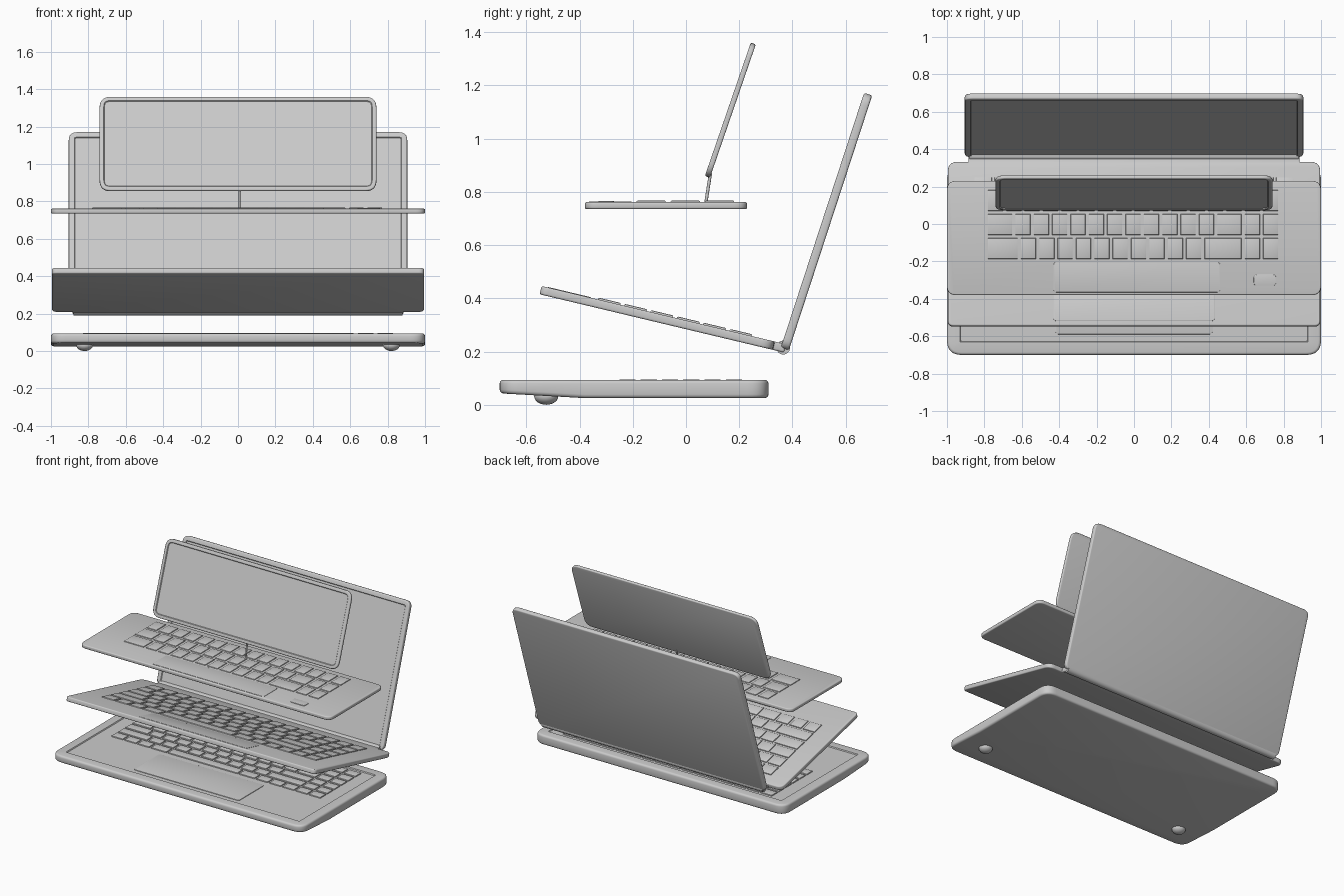
import bpy, bmesh, math
from mathutils import Matrix, Vector

if "Cube" in bpy.data.objects:
    bpy.data.objects.remove(bpy.data.objects["Cube"])


def frame(y, z, deg=0):
    return Matrix.Translation((0, y, z)) @ Matrix.Rotation(math.radians(deg), 4, 'X')


def finish(name, bm, m, smooth=True):
    bmesh.ops.recalc_face_normals(bm, faces=bm.faces[:])
    me = bpy.data.meshes.new(name)
    bm.to_mesh(me)
    bm.free()
    ob = bpy.data.objects.new(name, me)
    bpy.context.collection.objects.link(ob)
    ob.matrix_world = m
    if smooth:
        bpy.ops.object.select_all(action='DESELECT')
        ob.select_set(True)
        bpy.context.view_layer.objects.active = ob
        bpy.ops.object.shade_smooth_by_angle(angle=math.radians(35))
    return ob


def slab(name, corners, t, m, edge=0.008, inset=0, depth=0, shape=None):
    """Plate with filleted corners (x, y, radius), soft rims and an optional recessed top."""
    pts = []
    n = len(corners)
    for i, (x, y, r) in enumerate(corners):
        p = Vector((x, y, 0))
        a = Vector((*corners[i - 1][:2], 0))
        b = Vector((*corners[(i + 1) % n][:2], 0))
        s, e = p + (a - p).normalized() * r, p + (b - p).normalized() * r
        for k in range(9):
            u = k / 8
            pts.append(s * (1 - u) ** 2 + p * 2 * u * (1 - u) + e * u * u)
    bm = bmesh.new()
    face = bm.faces.new([bm.verts.new(p) for p in pts])
    ext = bmesh.ops.extrude_face_region(bm, geom=[face])
    for v in ext['geom']:
        if isinstance(v, bmesh.types.BMVert):
            v.co.z += t
    bmesh.ops.recalc_face_normals(bm, faces=bm.faces[:])
    rims = [e for e in bm.edges if abs(e.verts[0].co.z - e.verts[1].co.z) < 1e-6]
    bmesh.ops.bevel(bm, geom=rims, offset=edge, segments=3, profile=0.5, affect='EDGES')
    if inset:
        top = max(bm.faces, key=lambda f: f.calc_center_median().z)
        bmesh.ops.inset_individual(bm, faces=[top], thickness=inset)
        bmesh.ops.inset_individual(bm, faces=[top], thickness=0.004, depth=-depth)
    if shape:
        shape(bm)
    return finish(name, bm, m)


def rect(x0, x1, y0, y1, r):
    return [(x0, y0, r), (x1, y0, r), (x1, y1, r), (x0, y1, r)]


def keyboard(name, m, x0, x1, y0, y1, z, rows, gap=0.014, high=0.008):
    """Rows run back to front; each row is a list of relative key widths."""
    bm = bmesh.new()
    pitch = (y1 - y0) / len(rows)
    for j, row in enumerate(rows):
        y = y1 - (j + 0.5) * pitch
        x, unit = x0, (x1 - x0) / sum(row)
        for w in row:
            size = (w * unit - gap, pitch - gap, high * 2)
            bmesh.ops.create_cube(bm, size=1, matrix=Matrix.Translation((x + w * unit / 2, y, z))
                                  @ Matrix.Diagonal((*size, 1)))
            x += w * unit
    tops = [e for e in bm.edges if all(v.co.z > z for v in e.verts)]
    bmesh.ops.bevel(bm, geom=tops, offset=0.005, segments=2, profile=0.5, affect='EDGES')
    return finish(name, bm, m)


def rod(name, p, q, r, sides=16):
    p, q = Vector(p), Vector(q)
    d = q - p
    bm = bmesh.new()
    bmesh.ops.create_cone(bm, cap_ends=True, segments=sides, radius1=r, radius2=r, depth=d.length)
    return finish(name, bm, Matrix.Translation((p + q) / 2) @ d.to_track_quat('Z', 'Y').to_matrix().to_4x4())


NUM = [1] * 16
UPPER = [1.5] + [1] * 11 + [1.5, 1, 1]
HOME = [1.8] + [1] * 10 + [2.2, 1, 1]
SHIFT = [2.3] + [1] * 9 + [2.7, 1, 1]
SPACE = [1, 1, 1, 1.3, 5.4, 1.3, 1, 1, 1, 1, 1]


# bottom case, with the underside rising towards the front
def taper(bm):
    bmesh.ops.bisect_plane(bm, geom=bm.verts[:] + bm.edges[:] + bm.faces[:],
                           plane_co=(0, -0.38, 0), plane_no=(0, 1, 0))
    for v in bm.verts:
        if v.co.y < -0.38 and v.co.z < 0.035:
            v.co.z += (-0.38 - v.co.y) / 0.32 * 0.018


base = frame(0, 0.025)
slab("bottom_case", rect(-1, 1, -0.70, 0.31, 0.08), 0.069, base, 0.014, 0.055, 0.007, taper)
keyboard("bottom_keys", base, -0.84, 0.84, -0.26, 0.22, 0.062, [NUM, NUM, UPPER, HOME, SHIFT, SPACE])
slab("bottom_touchpad", rect(-0.42, 0.42, -0.59, -0.30, 0.02), 0.006, frame(0, 0.085), 0.002)

# feet and side ports
for s, side in ((-1, "left"), (1, "right")):
    bm = bmesh.new()
    bmesh.ops.create_uvsphere(bm, u_segments=24, v_segments=12, radius=1,
                              matrix=Matrix.Diagonal((0.045, 0.045, 0.032, 1)))
    finish(side + "_foot", bm, Matrix.Translation((0.82 * s, -0.525, 0.032)))
    for y in ([0.05] if s > 0 else [0.08, -0.08]):
        rod(side + "_port", (0.985 * s, y, 0.06), (1.0 * s, y, 0.06), 0.011)

# tilted middle deck with a narrower hinge tongue
deck = frame(-0.55, 0.415, -13.4)
half = [(0.995, 0, 0.03), (0.995, 0.90, 0.05), (0.885, 0.90, 0.005), (0.885, 0.945, 0.01)]
slab("middle_deck", half + [(-x, y, r) for x, y, r in half[::-1]], 0.032, deck, 0.007)
keyboard("middle_keys", deck, -0.86, 0.86, 0.21, 0.82, 0.031, [NUM, NUM, UPPER, HOME, SHIFT, SPACE])
slab("middle_touchpad", rect(-0.43, 0.43, 0.025, 0.19, 0.015), 0.004, deck @ frame(0, 0.030), 0.0015)
rod("hinge", (-0.88, 0.365, 0.215), (0.88, 0.365, 0.215), 0.026, 24)

# main screen lid with a thin bezel
lid = frame(0.5425, 0.682, 71.9)
slab("main_screen", rect(-0.905, 0.905, -0.505, 0.505, 0.045), 0.032, lid, 0.008, 0.022, 0.005)

# floating upper keyboard plate
plate = frame(0, 0.735)
slab("upper_plate", rect(-1, 1, -0.38, 0.23, 0.05), 0.026, plate, 0.007)
keyboard("upper_keys", plate, -0.79, 0.78, -0.195, 0.19, 0.025, [NUM, UPPER, HOME], 0.018, 0.007)
slab("upper_touchpad", rect(-0.43, 0.46, -0.365, -0.205, 0.015), 0.004, frame(0, 0.7595), 0.0015)
slab("upper_button", rect(0.64, 0.76, -0.33, -0.27, 0.02), 0.006, frame(0, 0.759), 0.002)

# small screen on its thin stem
small = frame(0.176, 1.103, 71)
slab("small_screen", rect(-0.74, 0.74, -0.265, 0.265, 0.06), 0.02, small, 0.006, 0.016, 0.005)
rod("screen_stem", (0.01, 0.074, 0.755), (0.01, 0.092, 0.87), 0.006, 12)
